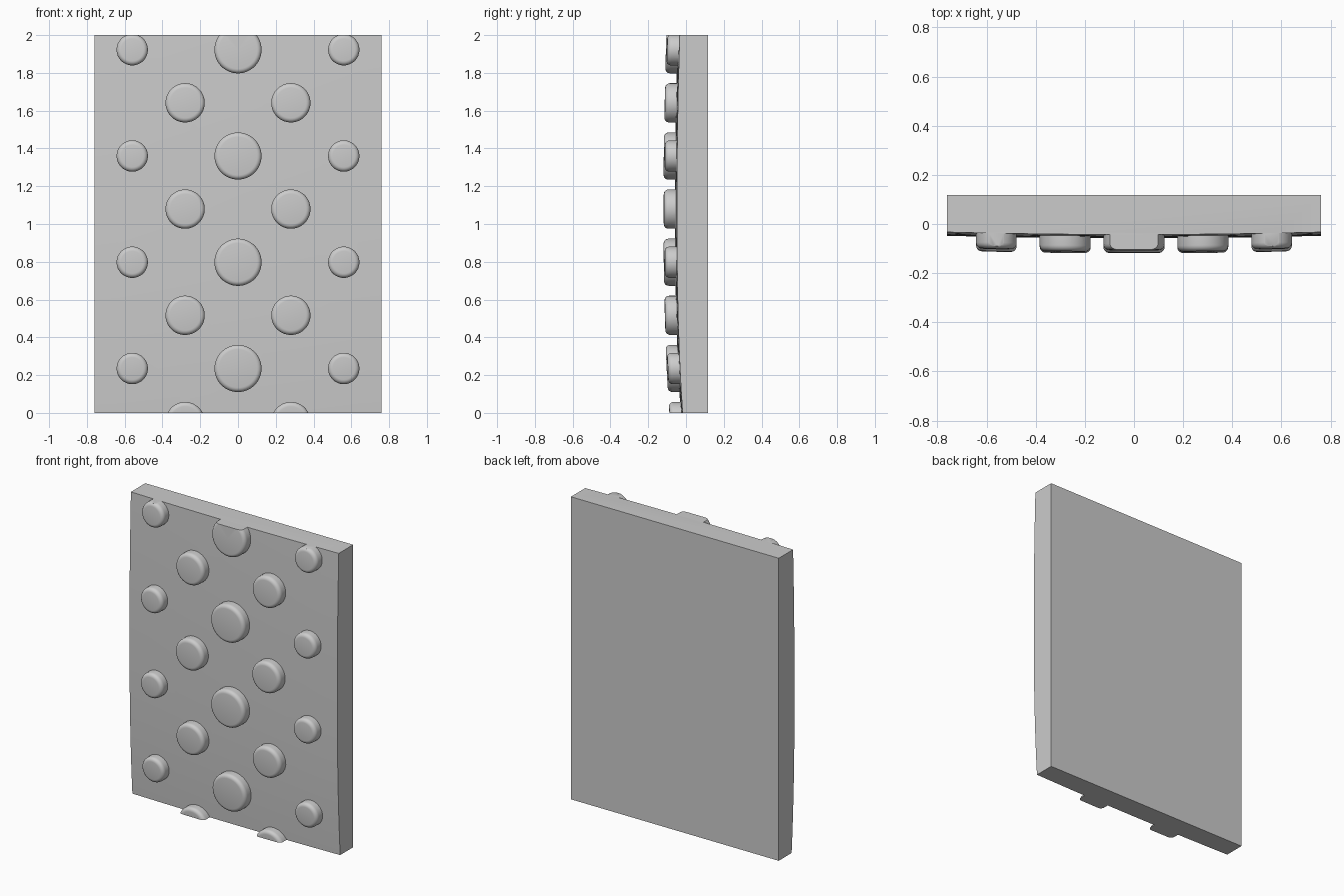
import bpy, bmesh, math

if "Cube" in bpy.data.objects:
    bpy.data.objects.remove(bpy.data.objects["Cube"])

HALF_W, BACK, HEIGHT = 0.76, 0.117, 2.0


def front_y(x, z):
    """Gently domed front face of the plate."""
    y = -0.058 + 0.010 * (x / HALF_W) ** 2
    if z < 1.1:
        return y + 0.030 * ((1.1 - z) / 1.1) ** 2.5
    return y + 0.015 * ((z - 1.1) / 0.9) ** 2


def make_object(name, bm):
    bmesh.ops.recalc_face_normals(bm, faces=bm.faces[:])
    mesh = bpy.data.meshes.new(name)
    bm.to_mesh(mesh)
    bm.free()
    obj = bpy.data.objects.new(name, mesh)
    bpy.context.collection.objects.link(obj)
    return obj


# Plate blank, overlong at both ends so the studs can be trimmed with it
bm = bmesh.new()
nx, nz = 12, 30
z0, z1 = -0.2, 2.2
grid = []
for j in range(nz + 1):
    z = z0 + (z1 - z0) * j / nz
    xs = [HALF_W * (2 * i / nx - 1) for i in range(nx + 1)]
    grid.append([bm.verts.new((x, front_y(x, z), z)) for x in xs])
for j in range(nz):
    for i in range(nx):
        bm.faces.new((grid[j][i], grid[j][i + 1], grid[j + 1][i + 1], grid[j + 1][i]))
corners = [bm.verts.new((x, BACK, z)) for x, z in
           ((-HALF_W, z0), (HALF_W, z0), (HALF_W, z1), (-HALF_W, z1))]
bm.faces.new(corners)
bm.faces.new(grid[0] + [corners[1], corners[0]])
bm.faces.new(grid[-1] + [corners[2], corners[3]])
bm.faces.new([r[0] for r in grid] + [corners[3], corners[0]])
bm.faces.new([r[-1] for r in grid] + [corners[2], corners[1]])
plate = make_object("studded_plate", bm)

# Round studs with softened rims, following the domed face
bm = bmesh.new()


def add_stud(cx, cz, r, sides=40, h=0.061, fillet=0.024):
    profile = [(r, -0.03)]
    for k in range(6):
        a = math.pi / 2 * k / 5
        profile.append((r - fillet + fillet * math.cos(a), h - fillet + fillet * math.sin(a)))
    rings = []
    for rad, up in profile:
        ring = []
        for s in range(sides):
            t = 2 * math.pi * (s + 0.5) / sides
            x, z = cx + rad * math.cos(t), cz + rad * math.sin(t)
            ring.append(bm.verts.new((x, front_y(x, z) - up, z)))
        rings.append(ring)
    for lo, hi in zip(rings, rings[1:]):
        for s in range(sides):
            n = (s + 1) % sides
            bm.faces.new((lo[s], lo[n], hi[n], hi[s]))
    for ring, up in ((rings[0], -0.03), (rings[-1], h)):
        mid = bm.verts.new((cx, front_y(cx, cz) - up, cz))
        for s in range(sides):
            bm.faces.new((ring[s], ring[(s + 1) % sides], mid))


PITCH = 0.5625
for i in range(4):
    add_stud(0, 0.235 + PITCH * i, 0.125)
    for side in (-1, 1):
        add_stud(side * 0.56, 0.235 + PITCH * i, 0.083)
        add_stud(side * 0.28, -0.046 + PITCH * i, 0.104)
studs = make_object("stud_helper", bm)
studs.hide_render = True

# Fuse the studs to the plate
mod = plate.modifiers.new("fuse", 'BOOLEAN')
mod.operation = 'UNION'
mod.solver = 'EXACT'
mod.object = studs
bpy.context.view_layer.objects.active = plate
plate.select_set(True)
bpy.ops.object.modifier_apply(modifier=mod.name)
bpy.data.objects.remove(studs)

# Trim both ends flat
bm = bmesh.new()
bm.from_mesh(plate.data)
for z, n in ((0, -1), (HEIGHT, 1)):
    bmesh.ops.bisect_plane(bm, geom=bm.verts[:] + bm.edges[:] + bm.faces[:], dist=1e-6,
                           plane_co=(0, 0, z), plane_no=(0, 0, n), clear_outer=True)
    bmesh.ops.holes_fill(bm, edges=[e for e in bm.edges if e.is_boundary], sides=0)
bmesh.ops.recalc_face_normals(bm, faces=bm.faces[:])
bm.to_mesh(plate.data)
bm.free()

bpy.ops.object.shade_smooth_by_angle(angle=math.radians(35))
